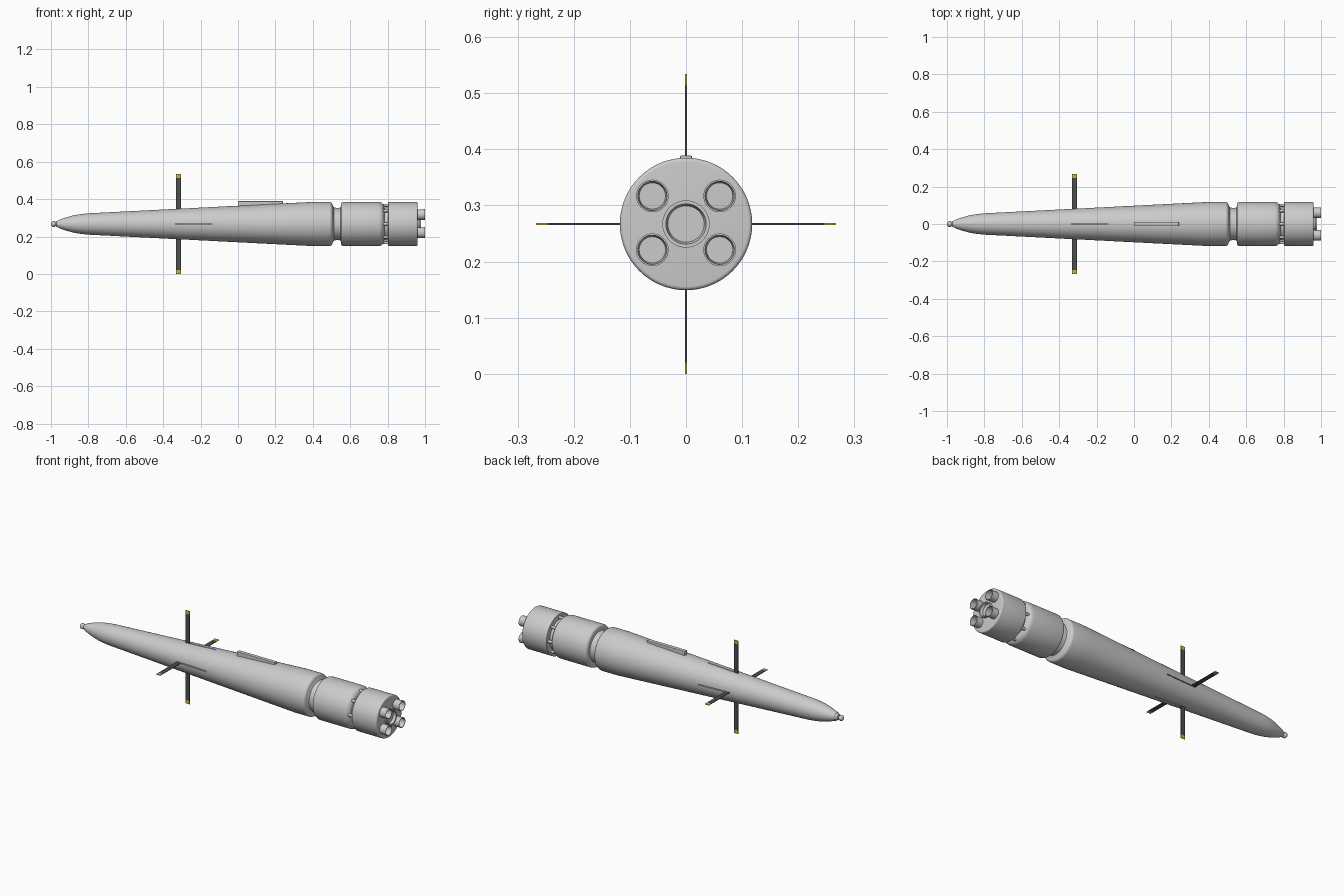
import bpy, bmesh, math
from mathutils import Matrix

if "Cube" in bpy.data.objects:
    bpy.data.objects.remove(bpy.data.objects["Cube"])

AXIS_Z = 0.267


def material(name, rgb):
    m = bpy.data.materials.new(name)
    m.diffuse_color = (*rgb, 1)
    m.use_nodes = True
    m.node_tree.nodes["Principled BSDF"].inputs["Base Color"].default_value = m.diffuse_color
    return m


dark = material("dark_metal", (0.07, 0.075, 0.085))
yellow = material("yellow_paint", (0.65, 0.45, 0.03))


def finish(bm, name, mat=None, smooth=True):
    bmesh.ops.recalc_face_normals(bm, faces=bm.faces)
    me = bpy.data.meshes.new(name)
    bm.to_mesh(me)
    bm.free()
    ob = bpy.data.objects.new(name, me)
    bpy.context.collection.objects.link(ob)
    if mat:
        me.materials.append(mat)
    if smooth:
        bpy.ops.object.select_all(action='DESELECT')
        ob.select_set(True)
        bpy.context.view_layer.objects.active = ob
        bpy.ops.object.shade_smooth_by_angle(angle=math.radians(30))
    return ob


def lathe(name, profile, y=0, z=AXIS_Z, seg=64):
    """Revolve (x, radius) points round the long axis, closing both ends."""
    bm = bmesh.new()
    rings = []
    for x, r in profile:
        rings.append([bm.verts.new((x, y + r * math.cos(t), z + r * math.sin(t)))
                      for t in (2 * math.pi * i / seg for i in range(seg))])
    for a, b in zip(rings, rings[1:]):
        for i in range(seg):
            j = (i + 1) % seg
            bm.faces.new((a[i], a[j], b[j], b[i]))
    bm.faces.new(rings[0])
    bm.faces.new(rings[-1])
    return finish(bm, name)


def box(name, x0, x1, r0, r1, width, angle, mat=None):
    """Box spanning x0..x1 and r0..r1 outward, turned round the long axis."""
    bm = bmesh.new()
    size = Matrix.Diagonal((x1 - x0, width, r1 - r0, 1))
    place = Matrix.Translation(((x0 + x1) / 2, 0, (r0 + r1) / 2))
    turn = Matrix.Translation((0, 0, AXIS_Z)) @ Matrix.Rotation(angle, 4, 'X')
    bmesh.ops.create_cube(bm, size=1, matrix=turn @ place @ size)
    return finish(bm, name, mat, False)


def round_edge(x, r, rad, rising, n=5):
    """Quarter-round shoulder points for a profile ending at x."""
    pts = [(x + rad * (1 - math.sin(t)), r - rad * (1 - math.cos(t)))
           for t in (math.pi / 2 * (1 - i / n) for i in range(n + 1))]
    return pts if rising else [(2 * x - px, pr) for px, pr in reversed(pts)]


# Nose ball and collar
ball = [(-0.985 - 0.015 * math.cos(t), max(0.0005, 0.016 * math.sin(t)))
        for t in (math.pi * i / 12 for i in range(11))]
lathe("nose_tip", ball + [(-0.972, 0.012), (-0.970, 0.016), (-0.957, 0.020),
                          (-0.955, 0.017), (-0.94, 0.017)], seg=32)

# Long tapered main body
main_body = lathe("main_body",
                  [(-0.957, 0.022), (-0.95, 0.025), (-0.92, 0.035), (-0.88, 0.046),
                   (-0.84, 0.053), (-0.80, 0.057), (0.34, 0.115), (0.40, 0.118)]
                  + round_edge(0.505, 0.118, 0.016, False)
                  + [(0.513, 0.088), (0.53, 0.086), (0.555, 0.086)])

# Fin slots and deployed fins with painted tips
for i in range(4):
    a = i * math.pi / 2
    cutter = box("slot_cutter_%d" % i, -0.335, -0.14, 0.065, 0.15, 0.005, a)
    cutter.hide_render = True
    cutter.hide_viewport = True
    cut = main_body.modifiers.new("slot", 'BOOLEAN')
    cut.operation = 'DIFFERENCE'
    cut.solver = 'EXACT'
    cut.object = cutter
    box("fin_%d" % i, -0.332, -0.306, 0.06, 0.247, 0.003, a, dark)
    box("fin_tip_%d" % i, -0.332, -0.306, 0.247, 0.267, 0.003, a, yellow)

# Raised cable cover on top
conduit = box("cable_cover", 0, 0.24, 0.09, 0.122, 0.022, 0)
bev = conduit.modifiers.new("bevel", 'BEVEL')
bev.width = 0.003
bev.segments = 2

# Middle stage, open gap core and rear stage
lathe("middle_stage", [(0.535, 0.085), (0.548, 0.088), (0.55, 0.095)]
      + round_edge(0.55, 0.118, 0.015, True)
      + round_edge(0.782, 0.118, 0.03, False)
      + [(0.782, 0.075)])
lathe("gap_core", [(0.77, 0.088), (0.815, 0.088)])
lathe("rear_stage", round_edge(0.803, 0.118, 0.003, True)
      + round_edge(0.96, 0.118, 0.007, False))

# Struts bridging the gap
for i in range(8):
    a = i * math.pi / 4
    lathe("strut_%d" % i, [(0.765, 0.008), (0.815, 0.008)],
          0.1 * math.cos(a), AXIS_Z + 0.1 * math.sin(a), 16)


def nozzle(name, y, z, r, inner, end, depth):
    lathe(name, [(0.955, r * 0.96), (end - 0.01, r * 0.96), (end - 0.008, r), (end, r),
                 (end, inner), (end - depth, inner * 0.9)], y, z, 40)


# Exhaust nozzles: one central, four around
nozzle("centre_nozzle", 0, AXIS_Z, 0.042, 0.036, 0.978, 0.016)
for sy in (-1, 1):
    for sz in (-1, 1):
        nozzle("outer_nozzle_%d_%d" % (sy > 0, sz > 0), sy * 0.06,
               AXIS_Z + 0.002 + sz * 0.048, 0.029, 0.026, 1.0, 0.035)
